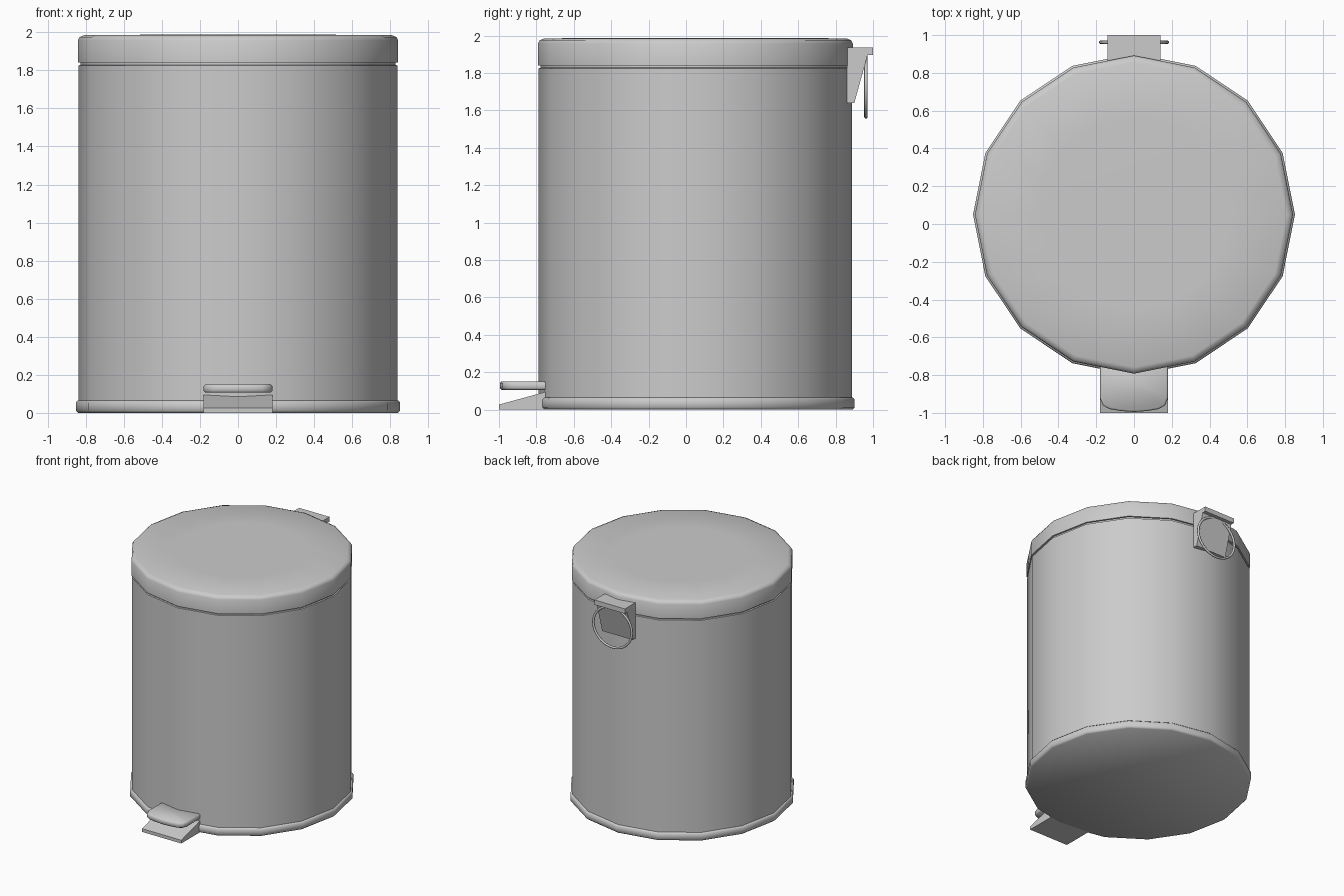
import bpy, bmesh, math

cube = bpy.data.objects.get("Cube")
if cube:
    bpy.data.objects.remove(cube, do_unlink=True)

SIDES = 16
CENTRE_Y = 0.05

grey = bpy.data.materials.new("brushed_grey")
grey.use_nodes = True
colour = (0.6, 0.6, 0.6, 1)
grey.diffuse_color = colour
grey.node_tree.nodes["Principled BSDF"].inputs["Base Color"].default_value = colour


def finish(name, bm, smooth=None):
    """Turn a bmesh into a named grey object."""
    bmesh.ops.recalc_face_normals(bm, faces=bm.faces)
    mesh = bpy.data.meshes.new(name)
    bm.to_mesh(mesh)
    bm.free()
    mesh.materials.append(grey)
    obj = bpy.data.objects.new(name, mesh)
    bpy.context.collection.objects.link(obj)
    if smooth:
        bpy.ops.object.select_all(action="DESELECT")
        obj.select_set(True)
        bpy.context.view_layer.objects.active = obj
        bpy.ops.object.shade_smooth_by_angle(angle=math.radians(smooth))
    return obj


def turned(name, profile, smooth):
    """Closed round part from (radius, height) pairs, bottom to top."""
    bm = bmesh.new()
    rings = []
    for r, z in profile:
        angles = [math.tau * i / SIDES for i in range(SIDES)]
        rings.append([bm.verts.new((r * math.cos(a), CENTRE_Y + r * math.sin(a), z))
                      for a in angles])
    for low, high in zip(rings, rings[1:]):
        for i in range(SIDES):
            j = (i + 1) % SIDES
            bm.faces.new((low[i], low[j], high[j], high[i]))
    bm.faces.new(rings[0])
    bm.faces.new(rings[-1])
    return finish(name, bm, smooth)


def extruded(name, points, offset, bevel=0, smooth=None):
    """Flat outline swept along an offset vector."""
    bm = bmesh.new()
    face = bm.faces.new([bm.verts.new(p) for p in points])
    swept = bmesh.ops.extrude_face_region(bm, geom=[face])["geom"]
    bmesh.ops.translate(bm, vec=offset,
                        verts=[v for v in swept if isinstance(v, bmesh.types.BMVert)])
    if bevel:
        bmesh.ops.recalc_face_normals(bm, faces=bm.faces)
        rims = [e for e in bm.edges if abs(e.verts[0].co.z - e.verts[1].co.z) < 1e-5]
        bmesh.ops.bevel(bm, geom=rims, offset=bevel, segments=1, affect="EDGES")
    return finish(name, bm, smooth)


def side_profile(name, outline, half_width):
    """Prism across x from (y, z) points."""
    return extruded(name, [(-half_width, y, z) for y, z in outline],
                    (2 * half_width, 0, 0))


# Bin: foot ring, body and lid
turned("base_ring", [(0.84, 0), (0.852, 0.012), (0.852, 0.055), (0.84, 0.066)], 50)
turned("body", [(0.838, 0.05), (0.838, 1.825), (0.828, 1.828), (0.828, 1.85)], 40)
turned("lid", [(0.842, 1.84), (0.842, 1.957), (0.832, 1.975), (0.808, 1.985),
               (0.5, 1.987)], 60)

# Foot pedal: rounded tread above a wedge
half_front = [(0.18, -0.74), (0.18, -0.92), (0.165, -0.96), (0.13, -0.98), (0.07, -0.99)]
tread = half_front + [(0, -0.995)] + [(-x, y) for x, y in reversed(half_front)]
extruded("pedal_tread", [(x, y, 0.106) for x, y in tread], (0, 0, 0.045), 0.009, 50)
side_profile("pedal_wedge", [(-0.74, 0), (-1, 0), (-1, 0.027), (-0.74, 0.098)], 0.18)

# Rear hinge: tapered bracket under a flat cap
side_profile("hinge_bracket", [(0.86, 1.64), (0.9, 1.64), (0.972, 1.9), (0.86, 1.9)], 0.14)
side_profile("hinge_cap", [(0.86, 1.895), (1, 1.895), (1, 1.935), (0.86, 1.935)], 0.14)

# Carrying ring hanging from the hinge
bpy.ops.mesh.primitive_torus_add(location=(0, 0.962, 1.73), rotation=(math.pi / 2, 0, 0),
                                 major_radius=0.165, minor_radius=0.009,
                                 major_segments=32, minor_segments=8)
ring = bpy.context.object
ring.name = "carry_ring"
ring.scale.x = 1.07
ring.data.materials.append(grey)
bpy.ops.object.shade_smooth()
